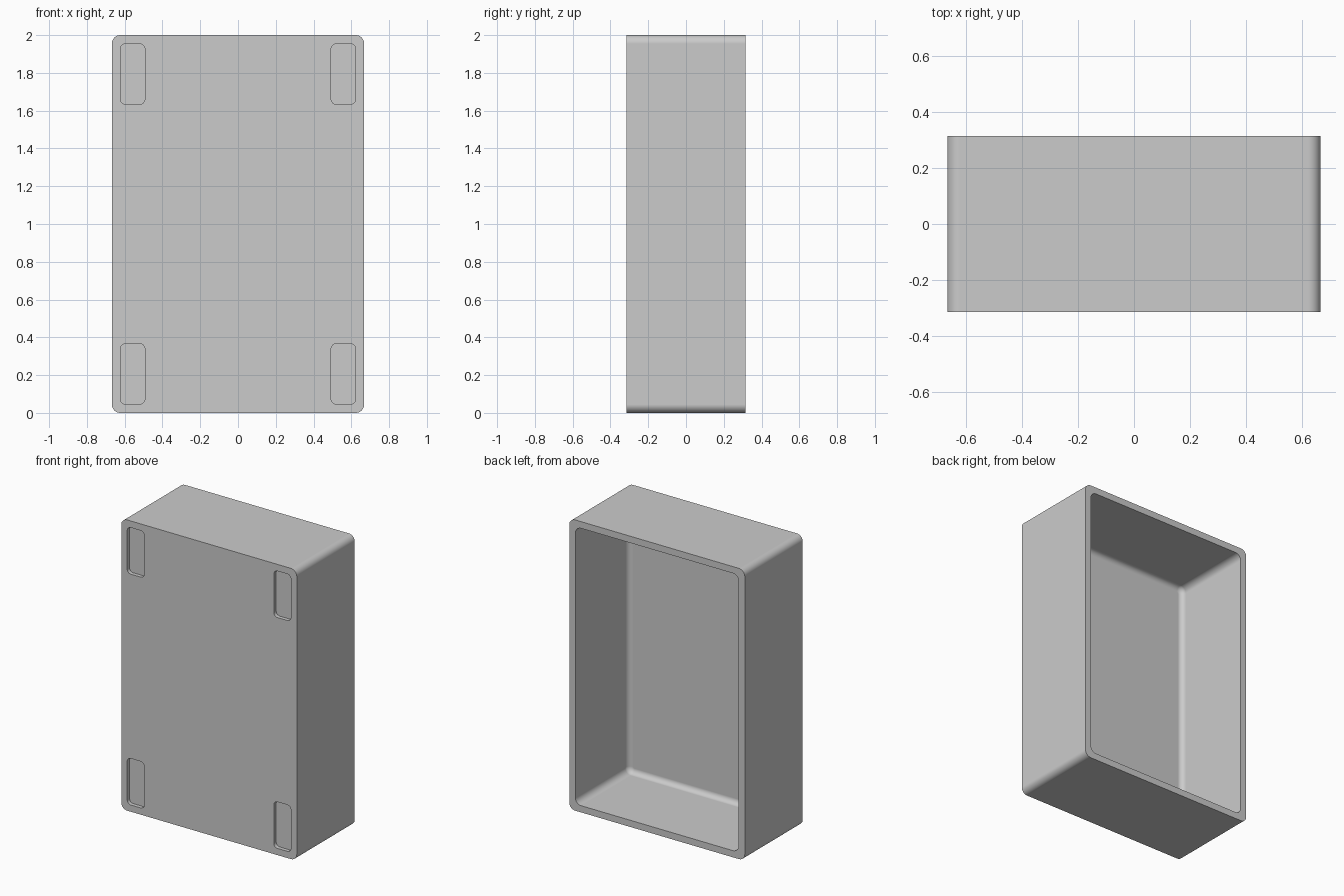
import bpy, bmesh
from math import sin, cos, pi

if "Cube" in bpy.data.objects:
    bpy.data.objects.remove(bpy.data.objects["Cube"], do_unlink=True)

HALF_W, HEIGHT, HALF_D = 0.668, 2.0, 0.315
CORNER = 0.045          # outer corner radius
WALL = 0.046            # side wall thickness
FLOOR_Y = -0.263        # inner face of the front panel
FILLET = 0.036          # rounding where walls meet the panel
POCKET_DEPTH = 0.026
STEPS = 8

grey = bpy.data.materials.new("plain grey")
grey.use_nodes = True
grey.diffuse_color = (0.6, 0.6, 0.6, 1)
grey.node_tree.nodes["Principled BSDF"].inputs["Base Color"].default_value = (0.6, 0.6, 0.6, 1)

bm = bmesh.new()


def ring(cx, cz, hw, hh, r, y):
    """Rounded rectangle of vertices in the plane at depth y."""
    verts = []
    corners = [(1, 1), (-1, 1), (-1, -1), (1, -1)]
    for i, (sx, sz) in enumerate(corners):
        for k in range(STEPS + 1):
            a = pi / 2 * (i + k / STEPS)
            verts.append(bm.verts.new((cx + sx * (hw - r) + r * cos(a), y,
                                       cz + sz * (hh - r) + r * sin(a))))
    return verts


def skin(a, b):
    """Quad band between two matching rings."""
    n = len(a)
    for i in range(n):
        j = (i + 1) % n
        bm.faces.new((a[i], a[j], b[j], b[i]))


def loop_edges(loop):
    return [bm.edges.get((loop[i - 1], loop[i])) for i in range(len(loop))]


def shell_ring(inset, r, y):
    return ring(0, HEIGHT / 2, HALF_W - inset, HEIGHT / 2 - inset, r, y)


# Outer wall, rim and inner wall, ending in the filleted panel
front = shell_ring(0, CORNER, -HALF_D)
loops = [front, shell_ring(0, CORNER, HALF_D), shell_ring(WALL, CORNER, HALF_D)]
for k in range(STEPS + 1):
    a = pi / 2 * k / STEPS
    inset = FILLET * (1 - cos(a))
    loops.append(shell_ring(WALL + inset, CORNER - inset,
                            FLOOR_Y + FILLET * (1 - sin(a))))
for a, b in zip(loops, loops[1:]):
    skin(a, b)
bm.faces.new(loops[-1])

# Four shallow pockets in the front panel
boundary = loop_edges(front)
for x in (-0.558, 0.558):
    for z in (0.206, HEIGHT - 0.206):
        mouth = ring(x, z, 0.065, 0.16, 0.028, -HALF_D)
        base = ring(x, z, 0.065, 0.16, 0.028, -HALF_D + POCKET_DEPTH)
        skin(mouth, base)
        bm.faces.new(base)
        boundary += loop_edges(mouth)

# Front face around the pockets
bmesh.ops.triangle_fill(bm, edges=boundary, use_beauty=True, normal=(0, -1, 0))
bmesh.ops.recalc_face_normals(bm, faces=bm.faces)

mesh = bpy.data.meshes.new("open_box")
bm.to_mesh(mesh)
bm.free()
mesh.materials.append(grey)
box = bpy.data.objects.new("open_box", mesh)
bpy.context.collection.objects.link(box)

# Smooth rounded corners, crisp edges
bpy.ops.object.select_all(action="DESELECT")
box.select_set(True)
bpy.context.view_layer.objects.active = box
bpy.ops.object.shade_smooth_by_angle(angle=pi / 6)
weighted = box.modifiers.new("flat_panels", "WEIGHTED_NORMAL")
weighted.keep_sharp = True
